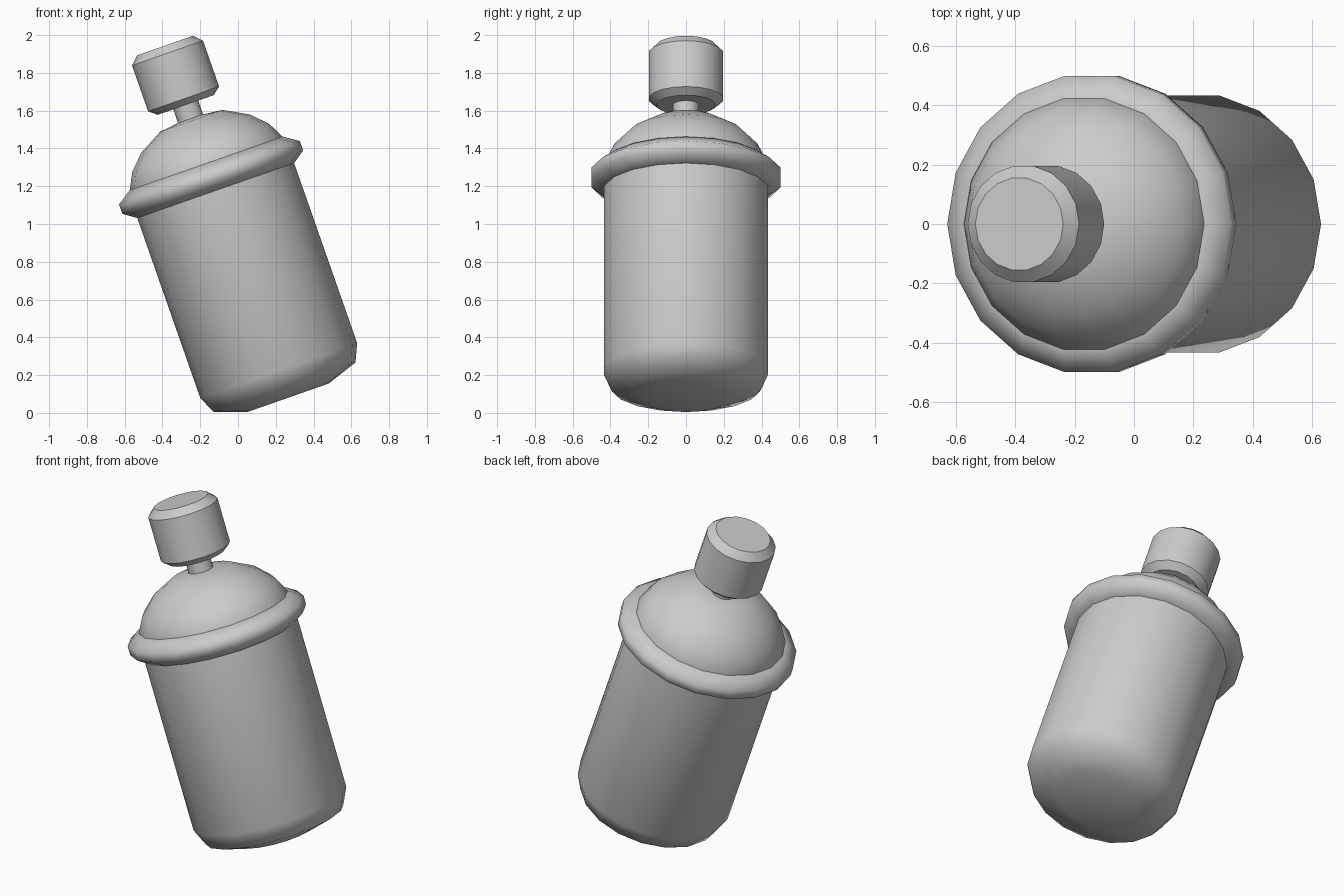
import bpy
import math

if "Cube" in bpy.data.objects:
    bpy.data.objects.remove(bpy.data.objects["Cube"], do_unlink=True)

SIDES = 18
TILT = math.radians(-19.3)
BASE = (0.262, 0, 0.0917)

# Single plain grey
grey = bpy.data.materials.new("plain_grey")
grey.use_nodes = True
colour = (0.6, 0.6, 0.6, 1)
grey.diffuse_color = colour
grey.node_tree.nodes["Principled BSDF"].inputs["Base Color"].default_value = colour


def lathe(name, profile, smooth_angle, closed=False):
    """Turn (radius, height) points, listed bottom to top, around the tilted can axis."""
    verts, faces = [], []
    for r, h in profile:
        for i in range(SIDES):
            a = math.tau * i / SIDES
            verts.append((r * math.cos(a), r * math.sin(a), h))
    rows = len(profile)
    for j in range(rows if closed else rows - 1):
        lo, hi = j * SIDES, (j + 1) % rows * SIDES
        for i in range(SIDES):
            k = (i + 1) % SIDES
            faces.append((lo + i, lo + k, hi + k, hi + i))
    if not closed:
        faces.append(tuple(reversed(range(SIDES))))
        faces.append(tuple(range((rows - 1) * SIDES, rows * SIDES)))
    mesh = bpy.data.meshes.new(name)
    mesh.from_pydata(verts, [], faces)
    mesh.materials.append(grey)
    obj = bpy.data.objects.new(name, mesh)
    bpy.context.collection.objects.link(obj)
    obj.location = BASE
    obj.rotation_euler = (0, TILT, 0)
    bpy.ops.object.select_all(action="DESELECT")
    obj.select_set(True)
    bpy.context.view_layer.objects.active = obj
    bpy.ops.object.shade_smooth_by_angle(angle=math.radians(smooth_angle))
    return obj


# Can body with rounded underside
lathe("can_body", [(0.228, -0.012), (0.398, 0.047), (0.44, 0.141), (0.44, 1.17)], 60)

# Rolled rim around the shoulder
lathe("shoulder_rim", [(0.43, 1.15), (0.44, 1.15), (0.507, 1.197),
                       (0.507, 1.25), (0.43, 1.302), (0.42, 1.30)], 65, closed=True)

# Domed top
lathe("dome", [(0.43, 1.29), (0.43, 1.30), (0.384, 1.39), (0.304, 1.47),
               (0.175, 1.541), (0.07, 1.553)], 60)

# Nozzle stem and push cap
lathe("nozzle_stem", [(0.07, 1.54), (0.07, 1.64)], 30)
lathe("spray_cap", [(0.157, 1.63), (0.199, 1.664), (0.199, 1.921), (0.157, 1.963)], 30)
